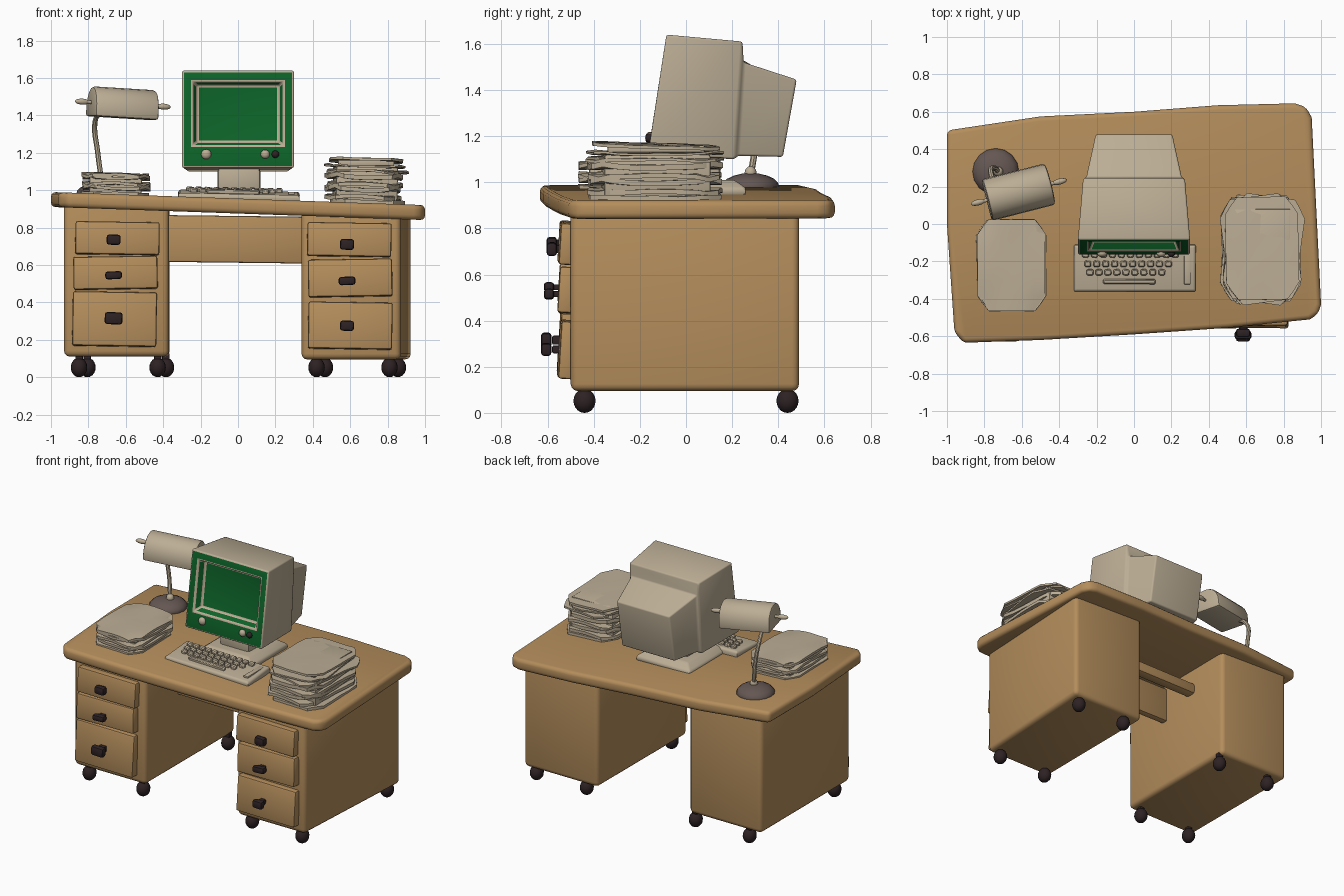
import bpy, bmesh, math, random
from mathutils import Matrix, Vector

random.seed(4)
if "Cube" in bpy.data.objects:
    bpy.data.objects.remove(bpy.data.objects["Cube"])


def material(name, rgb):
    m = bpy.data.materials.new(name)
    m.use_nodes = True
    m.diffuse_color = (*rgb, 1)
    m.node_tree.nodes["Principled BSDF"].inputs["Base Color"].default_value = (*rgb, 1)
    return m


WOOD = material("warm wood", (0.46, 0.27, 0.107))
BEIGE = material("beige", (0.50, 0.42, 0.30))
GREEN = material("screen green", (0.004, 0.125, 0.022))
DARK = material("dark brown", (0.027, 0.016, 0.018))
GREY = material("brown grey", (0.13, 0.095, 0.085))
made = []


def finish(bm, name, mats, bevel=0, seg=2, matrix=None):
    """Bevel the sharp edges, place the mesh and make an object."""
    bmesh.ops.recalc_face_normals(bm, faces=bm.faces)
    if bevel:
        sharp = [e for e in bm.edges if e.calc_face_angle(0) > 0.5]
        bmesh.ops.bevel(bm, geom=sharp, offset=bevel, segments=seg, profile=0.5,
                        affect='EDGES', clamp_overlap=True)
    if matrix:
        bm.transform(matrix)
    me = bpy.data.meshes.new(name)
    bm.to_mesh(me)
    bm.free()
    for m in mats:
        me.materials.append(m)
    ob = bpy.data.objects.new(name, me)
    bpy.context.collection.objects.link(ob)
    made.append(ob)
    return ob


def loft(name, rings, mats, painted=0, **kw):
    """Skin closed rings, cap both ends; the first bands can take the second colour."""
    bm = bmesh.new()
    vs = [[bm.verts.new(p) for p in r] for r in rings]
    n = len(vs[0])
    first = bm.faces.new(vs[0])
    first.material_index = 1 if painted else 0
    for k, (a, b) in enumerate(zip(vs, vs[1:])):
        for i in range(n):
            f = bm.faces.new((a[i], a[(i + 1) % n], b[(i + 1) % n], b[i]))
            f.material_index = 1 if k < painted else 0
    bm.faces.new(vs[-1])
    return finish(bm, name, mats, **kw)


def box(name, center, size, mat, bevel=0.01, seg=2, rot=(0, 0, 0)):
    bm = bmesh.new()
    bmesh.ops.create_cube(bm, size=1, matrix=Matrix.Diagonal((*size, 1)))
    turn = Matrix.Rotation(rot[2], 4, 'Z') @ Matrix.Rotation(rot[1], 4, 'Y') @ Matrix.Rotation(rot[0], 4, 'X')
    return finish(bm, name, [mat], bevel, seg, Matrix.Translation(center) @ turn)


def ball(name, center, size, mat, matrix=Matrix()):
    bm = bmesh.new()
    bmesh.ops.create_uvsphere(bm, u_segments=16, v_segments=10, radius=1)
    return finish(bm, name, [mat], matrix=matrix @ Matrix.Translation(center) @ Matrix.Diagonal((*size, 1)))


def desk_z(x):
    return 0.955 - 0.035 * x


# Desk top: crooked, slightly sloping slab
outline = [(-1, 0.50), (-0.5, 0.575), (0, 0.60), (0.45, 0.635), (0.86, 0.645), (0.92, 0.625),
           (0.95, 0.57), (1, -0.43), (0.985, -0.48), (0.94, -0.51), (0.5, -0.555), (0, -0.59),
           (-0.5, -0.62), (-0.91, -0.635), (-0.96, -0.58), (-1, 0)]
loft("desk_top", [[(x, y, desk_z(x) - t) for x, y in outline] for t in (0.08, 0)],
     [WOOD], bevel=0.025, seg=3)


# Pedestals, each with three drawers, knobs and casters
def pedestal(side, base, top, front, back, drawers, knob_x):
    def ring(z):
        return [(front[0], -0.5, z), (front[1], -0.5, z), (back[1], 0.49, z), (back[0], 0.49, z)]
    loft(side + "_pedestal", [ring(base), ring(top)], [WOOD], bevel=0.03, seg=3)
    for i, (x, lo, hi, kz, kw, kh) in enumerate(drawers):
        tag = side + ("_upper", "_middle", "_lower")[i]
        lean = 0.04 * (1, -1, 1)[i]
        box(tag + "_drawer", (x, -0.515, (lo + hi) / 2), (0.45, 0.07, hi - lo), WOOD, 0.012,
            rot=(-0.06, lean * 0.4, lean * 0.3))
        box(tag + "_knob_stem", (knob_x, -0.555, kz), (kw * 0.5, 0.05, kh * 0.6), DARK, 0.005)
        box(tag + "_knob", (knob_x, -0.582 - 0.012 * i, kz), (kw, 0.045, kh), DARK, 0.014, rot=(0, lean, 0))
    xs = (front[0] + 0.09, front[1] - 0.05)
    for x in xs:
        for y in (-0.44, 0.44):
            shift = 0.035 if y > 0 else -0.01
            ball(side + "_caster", (x + shift, y, 0.052), (0.044, 0.048, 0.052), DARK)
            box(side + "_caster_stem", (x + shift, y, 0.1), (0.04, 0.04, 0.06), DARK, 0.008)


pedestal("right", 0.11, 0.94, (-0.93, -0.37), (-0.93, -0.365),
         [(-0.645, 0.655, 0.83, 0.735, 0.075, 0.055),
          (-0.655, 0.47, 0.645, 0.545, 0.09, 0.042),
          (-0.66, 0.165, 0.455, 0.315, 0.095, 0.065)], -0.665)
pedestal("left", 0.095, 0.89, (0.34, 0.87), (0.345, 0.925),
         [(0.595, 0.645, 0.825, 0.71, 0.075, 0.058),
          (0.6, 0.43, 0.63, 0.515, 0.09, 0.045),
          (0.6, 0.15, 0.40, 0.275, 0.075, 0.055)], 0.583)

# Panel and rail between the pedestals
box("knee_panel", (-0.01, -0.12, 0.737), (0.74, 0.05, 0.25), WOOD, 0.01, rot=(0, 0.012, 0))
box("rear_rail", (-0.01, 0.16, 0.74), (0.74, 0.08, 0.08), WOOD, 0.02)


# Monitor, leaning back, with a sunken screen
def section(w, ylo, zlo, yhi, zhi):
    return [(-w, ylo, zlo), (w, ylo, zlo), (w, yhi, zhi), (-w, yhi, zhi)]


loft("monitor", [section(0.22, -0.09, 1.255, -0.045, 1.56),
                 section(0.242, -0.147, 1.24, -0.094, 1.58),
                 section(0.30, -0.165, 1.12, -0.085, 1.64),
                 section(0.272, 0.21, 1.10, 0.245, 1.61),
                 section(0.255, 0.225, 1.115, 0.25, 1.52),
                 section(0.205, 0.42, 1.11, 0.48, 1.445)],
     [BEIGE, GREEN], painted=2, bevel=0.02, seg=3)
for x, r, m in ((-0.17, 0.027, BEIGE), (0.145, 0.024, BEIGE), (0.20, 0.02, DARK)):
    ball("monitor_dial", (x, -0.157, 1.192), (r, 0.02, r), m)
box("monitor_neck", (0.005, 0.05, 1.05), (0.23, 0.2, 0.14), BEIGE, 0.02)
loft("monitor_foot", [[(sx * w, 0.05 + sy * w, z) for sx, sy in ((-1, -1), (1, -1), (1, 1), (-1, 1))]
                      for w, z in ((0.21, 0.945), (0.21, 0.975), (0.16, 1.01))], [BEIGE], bevel=0.01)

# Keyboard wedge with rows of keys
tilt = Matrix.Translation((0.005, -0.236, 0.968)) @ Matrix.Rotation(0.02, 4, 'Y') @ Matrix.Rotation(0.08, 4, 'X')
loft("keyboard", [[(sx * w, sy * d, z) for sx, sy in ((-1, -1), (1, -1), (1, 1), (-1, 1))]
                  for w, d, z in ((0.325, 0.125, -0.025), (0.325, 0.125, 0.01), (0.315, 0.115, 0.02))],
     [BEIGE], bevel=0.006, matrix=tilt)


def key(x, y, w, d):
    p = tilt @ Vector((x, y, 0.026))
    box("key", p, (w, d, 0.028), BEIGE, 0.006, 1, (0.08, 0.02, random.uniform(-0.12, 0.12)))


for row, (y, count) in enumerate(((0.075, 11), (0.025, 10), (-0.02, 9))):
    for i in range(count):
        key(-0.265 + 0.012 * row + i * 0.048, y, 0.036, 0.032)
key(-0.03, -0.07, 0.28, 0.026)
box("keyboard_side_strip", tilt @ Vector((0.28, 0.01, 0.02)), (0.035, 0.19, 0.014), BEIGE, 0.004)


# Paper stacks: curled sheets with clipped corners
def sheet(name, center, size, thick, turn, curl, pitch=0.0):
    bm = bmesh.new()
    bmesh.ops.create_grid(bm, x_segments=6, y_segments=6, size=0.5)
    for v in bm.verts:
        u, w = abs(v.co.x) * 2, abs(v.co.y) * 2
        v.co.z = curl * (u * w) ** 2 + random.uniform(-0.003, 0.003)
        if u * w > 0.99:
            v.co.x *= 0.84
            v.co.y *= 0.84
    bm.transform(Matrix.Diagonal((*size, 1, 1)))
    bmesh.ops.solidify(bm, geom=bm.faces[:], thickness=thick)
    place = (Matrix.Translation(center) @ Matrix.Rotation(0.03, 4, 'Y')
             @ Matrix.Rotation(pitch, 4, 'X') @ Matrix.Rotation(turn, 4, 'Z'))
    finish(bm, name, [BEIGE], matrix=place)


box("small_stack_core", (-0.655, -0.22, 1.02), (0.28, 0.40, 0.12), BEIGE, 0.01, rot=(0, 0.03, 0))
for i, (z, curl) in enumerate(((0.99, -0.005), (1.015, 0.015), (1.045, -0.02), (1.07, 0.02), (1.092, -0.02))):
    sheet("small_stack_sheet", (-0.655 + random.uniform(-0.006, 0.006), -0.22, z),
          (0.36, 0.49), 0.016, random.uniform(-0.03, 0.03), curl)

box("large_stack_core", (0.68, -0.13, 1.03), (0.33, 0.46, 0.19), BEIGE, 0.01, rot=(0, 0.03, 0.04))
for z, turn, curl, thick in ((0.945, 0.03, 0.005, 0.022), (0.975, -0.06, -0.01, 0.02), (1.01, 0.05, 0.02, 0.022),
                             (1.045, -0.04, -0.02, 0.02), (1.08, 0.08, 0.015, 0.024), (1.11, -0.14, -0.01, 0.012),
                             (1.13, 0.13, 0.01, 0.01)):
    sheet("large_stack_sheet", (0.68 + random.uniform(-0.015, 0.015), -0.135, z), (0.39, 0.57), thick, turn, curl)
sheet("large_stack_top_sheet", (0.685, -0.13, 1.165), (0.39, 0.55), 0.014, 0.02, 0, -0.035)
box("large_stack_prop", (0.685, -0.13, 1.145), (0.3, 0.42, 0.03), BEIGE, 0.004)

# Desk lamp: dome foot, bent stem, half-round shade with end pegs
ball("lamp_foot", (-0.74, 0.28, 0.98), (0.125, 0.125, 0.06), GREY)
cu = bpy.data.curves.new("lamp_stem", 'CURVE')
cu.dimensions = '3D'
cu.bevel_depth = 0.014
cu.bevel_resolution = 2
cu.use_fill_caps = True
sp = cu.splines.new('BEZIER')
path = [(-0.725, 0.28, 1.02), (-0.75, 0.30, 1.2), (-0.765, 0.27, 1.36), (-0.73, 0.17, 1.43)]
sp.bezier_points.add(len(path) - 1)
for p, co in zip(sp.bezier_points, path):
    p.co = co
    p.handle_left_type = p.handle_right_type = 'AUTO'
cu.materials.append(BEIGE)
stem = bpy.data.objects.new("lamp_stem", cu)
bpy.context.collection.objects.link(stem)
ball("lamp_stem_collar", (-0.725, 0.28, 1.04), (0.026, 0.026, 0.03), BEIGE)

lamp = (Matrix.Translation((-0.62, 0.17, 1.385)) @ Matrix.Rotation(0.25, 4, 'Z')
        @ Matrix.Rotation(0.06, 4, 'Y'))
arc = [math.pi * i / 10 for i in range(11)]
loft("lamp_shade", [[(x, 0.115 * math.cos(a), 0.16 * math.sin(a) ** 0.7) for a in arc] for x in (-0.175, 0.175)],
     [BEIGE], bevel=0.015, matrix=lamp)
for s in (-1, 1):
    ball("lamp_peg", (s * 0.225, 0, 0.075), (0.04, 0.016, 0.016), BEIGE, lamp)
    ball("lamp_peg_neck", (s * 0.185, 0, 0.075), (0.03, 0.01, 0.01), BEIGE, lamp)

# Smooth shading that keeps the hard edges
for ob in bpy.context.selected_objects:
    ob.select_set(False)
stem.select_set(True)
bpy.context.view_layer.objects.active = stem
bpy.ops.object.convert(target='MESH')
for ob in made:
    ob.select_set(True)
bpy.ops.object.shade_smooth_by_angle(angle=math.radians(40))
